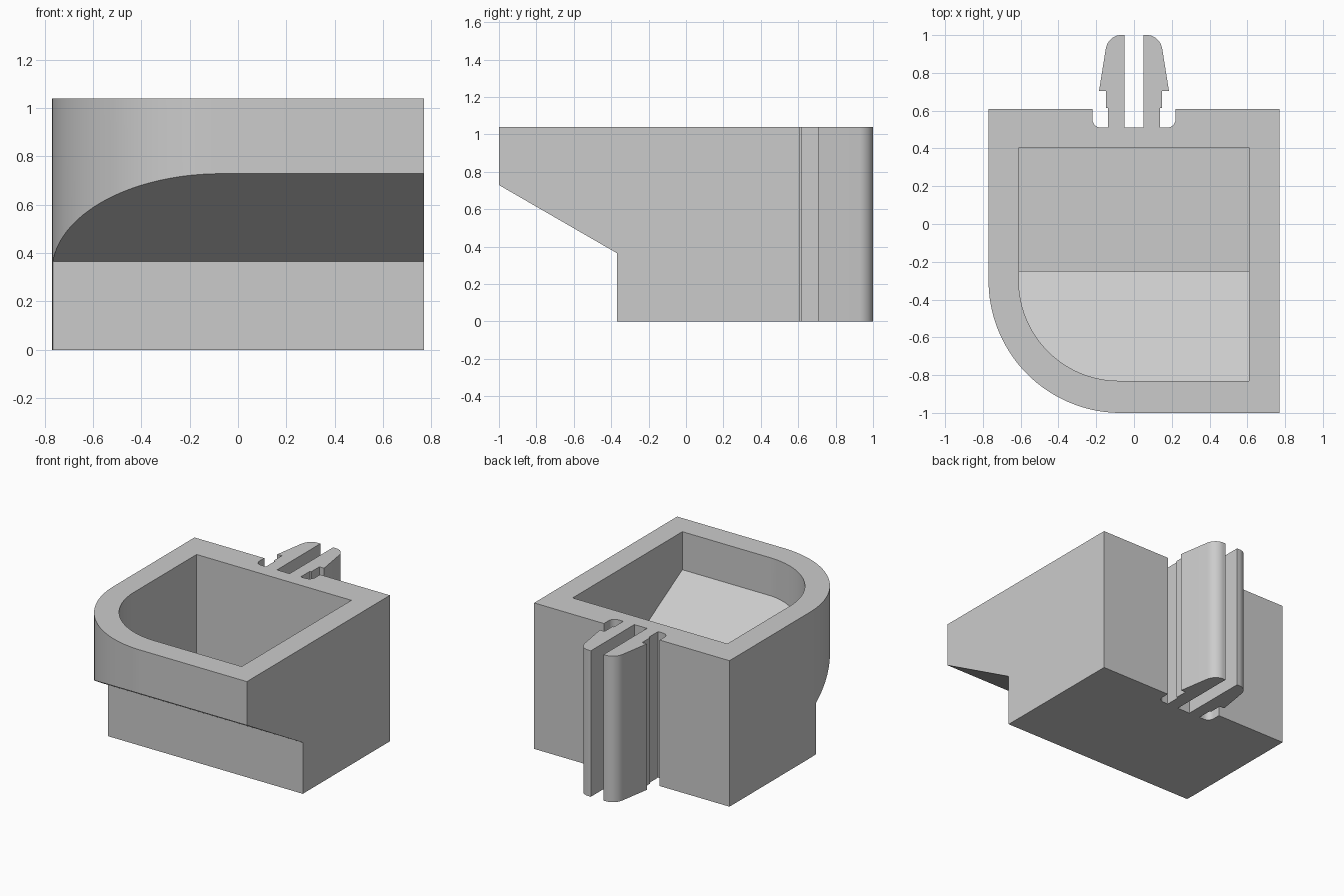
import bpy
import bmesh
from math import cos, sin, radians, tan
from mathutils import Vector

HEIGHT = 1.04
WALL = 0.12
SLOPE = tan(radians(30))
STEP_Y, STEP_Z = -0.37, 0.365    # where the sloped underside meets the lower front

if "Cube" in bpy.data.objects:
    bpy.data.objects.remove(bpy.data.objects["Cube"], do_unlink=True)

grey = bpy.data.materials.new("plain grey")
grey.use_nodes = True
colour = (0.6, 0.6, 0.6, 1)
grey.diffuse_color = colour
grey.node_tree.nodes["Principled BSDF"].inputs["Base Color"].default_value = colour


def arc(cx, cy, rx, ry, start, end, steps):
    angles = [radians(start + (end - start) * i / steps) for i in range(steps + 1)]
    return [(cx + rx * cos(a), cy + ry * sin(a)) for a in angles]


def prism(name, points, extrusion):
    """Extrude a closed loop of 3D points into a solid."""
    bm = bmesh.new()
    face = bm.faces.new([bm.verts.new(p) for p in points])
    new = bmesh.ops.extrude_face_region(bm, geom=[face])["geom"]
    moved = [v for v in new if isinstance(v, bmesh.types.BMVert)]
    bmesh.ops.translate(bm, verts=moved, vec=Vector(extrusion))
    bmesh.ops.recalc_face_normals(bm, faces=bm.faces)
    mesh = bpy.data.meshes.new(name)
    bm.to_mesh(mesh)
    bm.free()
    mesh.materials.append(grey)
    obj = bpy.data.objects.new(name, mesh)
    bpy.context.collection.objects.link(obj)
    return obj


def plan_prism(name, outline, bottom, top):
    return prism(name, [(x, y, bottom) for x, y in outline], (0, 0, top - bottom))


def side_prism(name, profile):
    return prism(name, [(-1, y, z) for y, z in profile], (2, 0, 0))


def combine(obj, tool, operation):
    """Apply a boolean and discard the tool."""
    mod = obj.modifiers.new("cut", "BOOLEAN")
    mod.operation, mod.object, mod.solver = operation, tool, "EXACT"
    bpy.context.view_layer.objects.active = obj
    bpy.ops.object.modifier_apply(modifier=mod.name)
    bpy.data.objects.remove(tool, do_unlink=True)


# Right half of the snap clip, from its centre slot out to the back wall
clip = [(0.05, 0.51), (0.05, 1.0)]
clip += arc(0.07, 0.91, 0.081, 0.09, 90, 10, 12)
clip += [(0.185, 0.705), (0.148, 0.705), (0.148, 0.615), (0.137, 0.615), (0.137, 0.51)]
clip += arc(0.175, 0.555, 0.045, 0.045, -90, 0, 8)
clip += [(0.22, 0.61)]

# Container outline with one rounded front corner and the clip at the back
outline = arc(-0.07, -0.30, 0.70, 0.70, 180, 270, 48)
outline += [(0.77, -1.0), (0.77, 0.61)]
outline += clip[::-1] + [(-x, y) for x, y in clip]
outline += [(-0.77, 0.61)]
body = plan_prism("container_with_clip", outline, 0, HEIGHT)

# Stepped, sloping underside
undercut = side_prism("undercut", [
    (STEP_Y, -0.2), (STEP_Y, STEP_Z),
    (-1.2, STEP_Z + SLOPE * (STEP_Y + 1.2)), (-1.2, -0.2)])
combine(body, undercut, "DIFFERENCE")

# Pocket whose floor follows the underside at a constant wall thickness
pocket_outline = arc(-0.08, -0.30, 0.53, 0.53, 180, 270, 48)
pocket_outline += [(0.61, -0.83), (0.61, 0.405), (-0.61, 0.405)]
pocket = plan_prism("pocket", pocket_outline, -0.1, 1.3)
inner_y = STEP_Y + WALL
inner_z = STEP_Z - SLOPE * WALL + WALL / cos(radians(30))
floor_limit = side_prism("floor_limit", [
    (0.6, WALL), (inner_y, WALL), (inner_y, inner_z),
    (-1.2, inner_z + SLOPE * (inner_y + 1.2)), (-1.2, 1.5), (0.6, 1.5)])
combine(pocket, floor_limit, "INTERSECT")
combine(body, pocket, "DIFFERENCE")

# Smooth curves, sharp corners
bpy.ops.object.select_all(action="DESELECT")
body.select_set(True)
bpy.context.view_layer.objects.active = body
bpy.ops.object.shade_smooth_by_angle(angle=radians(20))
